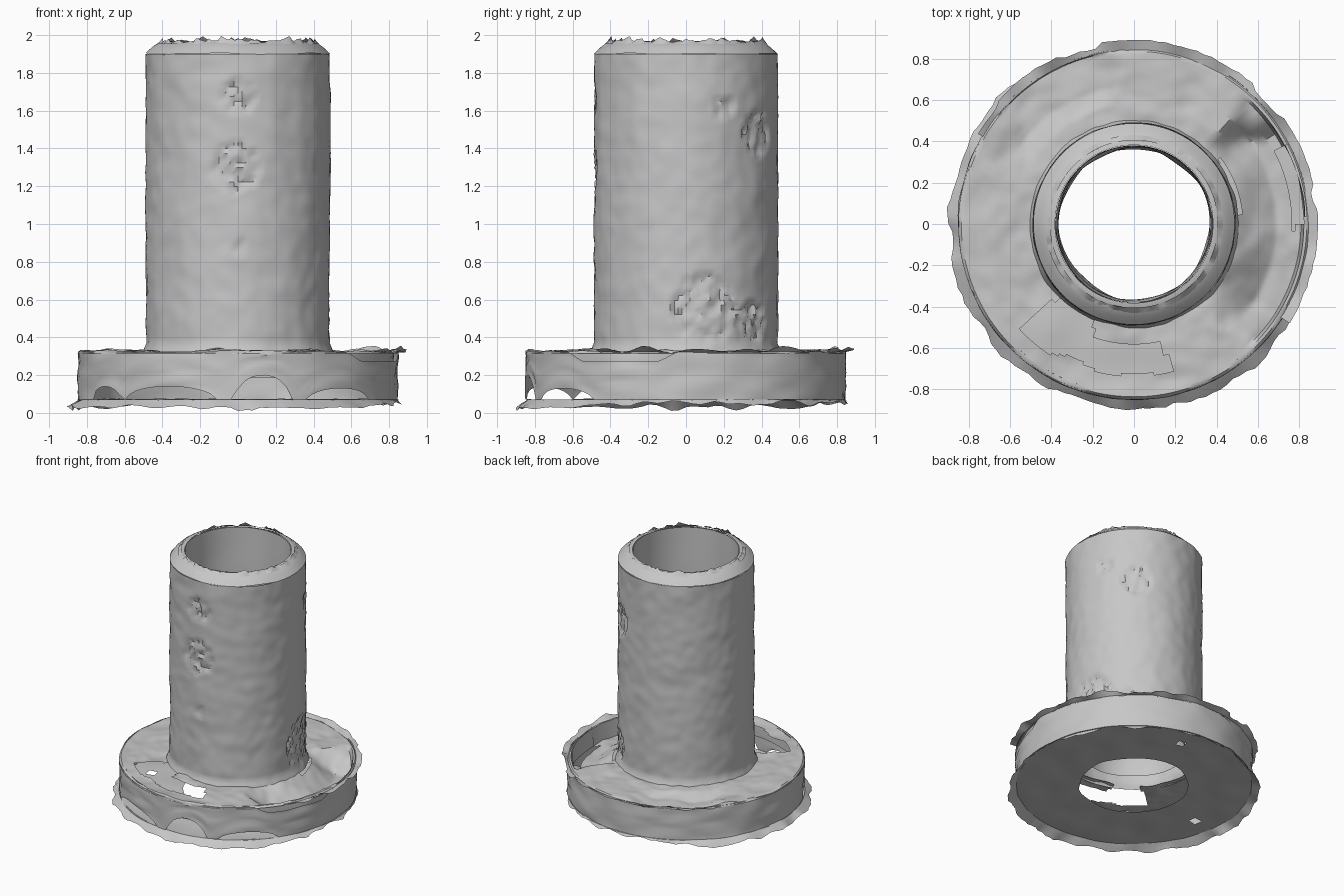
import bpy, bmesh, math, random
from mathutils import Vector, noise

random.seed(4)
cube = bpy.data.objects.get("Cube")
if cube:
    bpy.data.objects.remove(cube)

grey = bpy.data.materials.new("cast grey")
grey.use_nodes = True
GREY = (0.57, 0.57, 0.57, 1)
grey.diffuse_color = GREY
grey.node_tree.nodes["Principled BSDF"].inputs["Base Color"].default_value = GREY
SEG = 144


def wobble(p, amount, scale=5):
    return amount * noise.noise(Vector(p) * scale)


def apart(a, centre):
    return abs((a - centre + 180) % 360 - 180)


def arch(a, centre, half):
    """Rounded 0..1 hump over an angular sector, in degrees."""
    return math.sqrt(max(0, 1 - (apart(a, centre) / half) ** 2))


def plateau(a, centre, half):
    """Flat-topped 0..1 sector with sloping ends."""
    return max(0, min(1, 3.5 * (1 - apart(a, centre) / half)))


def around(a, r, z):
    t = math.radians(a)
    return (r * math.cos(t), r * math.sin(t), z)


def lathe(name, rows, point, skip=None):
    """Polar sheet: point(angle, row) gives (radius, z); skip leaves faces out."""
    bm = bmesh.new()
    grid = []
    for k in range(rows):
        ring = []
        for i in range(SEG):
            a = 360 * i / SEG
            r, z = point(a, k / (rows - 1))
            ring.append(bm.verts.new(around(a, r, z)))
        grid.append(ring)
    for low, high in zip(grid, grid[1:]):
        for i in range(SEG):
            j = (i + 1) % SEG
            face = (low[i], low[j], high[j], high[i])
            c = sum((v.co for v in face), Vector()) / 4
            angle = math.degrees(math.atan2(c.y, c.x))
            if skip and skip(angle, c.xy.length):
                continue
            bm.faces.new(face)
    bmesh.ops.delete(bm, geom=[v for v in bm.verts if not v.link_faces], context="VERTS")
    mesh = bpy.data.meshes.new(name)
    bm.to_mesh(mesh)
    bm.free()
    mesh.materials.append(grey)
    obj = bpy.data.objects.new(name, mesh)
    bpy.context.collection.objects.link(obj)
    bpy.ops.object.select_all(action="DESELECT")
    bpy.context.view_layer.objects.active = obj
    obj.select_set(True)
    bpy.ops.object.shade_smooth_by_angle(angle=math.radians(40))


# Tube: rough outer wall with a few pitted patches (angle, height, size)
PITS = [(-90, 1.67, 0.09), (-92, 1.3, 0.13), (-90, 0.87, 0.04),
        (12, 0.55, 0.18), (45, 0.48, 0.11), (25, 1.61, 0.06), (52, 1.48, 0.11)]


def tube_outer(a, t):
    z = 0.32 + 1.58 * t
    r = 0.487 + wobble(around(a, 0.5, z), 0.006) + wobble(around(a, 0.5, z), 0.005, 13)
    for angle, height, size in PITS:
        across = math.radians(apart(a, angle)) * 0.49
        if math.hypot(across, z - height) < size:
            r -= random.uniform(0, 0.022)
    return r + max(0, 0.37 - z) * 0.4, z


lathe("tube_outer_wall", 64, tube_outer)


# Tube mouth: wide sloping bevel with torn crest chips
def tube_mouth(a, t):
    z = 1.9 + 0.065 * math.sin(t * math.pi / 2)
    return 0.487 - 0.105 * t, z + wobble(around(a, 0.4, z), 0.012)


lathe("tube_mouth", 7, tube_mouth)


def crest(a, t):
    chip = max(0, 0.03 + wobble(around(a, 1.5, 0), 0.05)) * random.uniform(0.3, 0.7)
    return 0.43 - 0.025 * t, 1.952 + t * (0.006 + chip)


lathe("mouth_chips", 2, crest)


# Bore: narrows unevenly towards its foot
def bore(a, t):
    z = 1.965 - 1.62 * t
    return 0.38 - 0.012 * t + wobble(around(a, 0.37, z), 0.025, 4) * t, z


lathe("tube_bore", 26, bore)


# Flange top: sunken right sector, shallow back patch, broken front opening
def flange_top(a, t):
    r = 0.85 - 0.38 * t
    z = 0.33 + wobble(around(a, r, 0), 0.018) + wobble(around(a, r, 0), 0.008, 14)
    if t < 0.03:
        return r, 0.315
    edge = wobble(around(a, r, 0), 8)
    if r < 0.82:
        z -= 0.13 * plateau(a + edge, 0, 48) * min(1, max(0, r - 0.49) * 5)
    if r > 0.58:
        z -= 0.04 * plateau(a + edge, 122, 26) * min(1, (r - 0.58) * 12)
    return r, z


def top_opening(a, r):
    edge = wobble(around(a, r, 0), 9)
    front = -138 < a + edge < -76 and 0.46 < r < 0.75 + edge * 0.006
    shelf = -112 < a + edge < -76 and r < 0.58
    foot_gap = 6 < a + edge < 34 and r < 0.53
    rim_gap = 0 < a + edge < 26 and 0.77 < r < 0.83
    return (front and not shelf) or foot_gap or rim_gap


lathe("flange_top", 28, flange_top, top_opening)


# Flange rim: arched openings along its lower edge at the front
def flange_rim(a, t):
    low = 0.07 + 0.13 * arch(a, -81, 10) + 0.07 * arch(a, -116, 18)
    low += 0.06 * arch(a, -50, 14) + 0.07 * arch(a, -146, 9)
    high = 0.325 + wobble(around(a, 0.85, 0), 0.012) - 0.05 * plateau(a, -25, 22)
    return 0.847 + wobble(around(a, 0.85, t), 0.012), low + (high - low) * t


lathe("flange_rim", 8, flange_rim)


# Inner face of the rim where the flange top is sunken or broken
def rim_inside(a, t):
    return 0.825 + wobble(around(a, 0.85, t), 0.012), 0.185 + 0.14 * t


lathe("flange_rim_inside", 4, rim_inside, lambda a, r: a > 50 or a < -140)


# Base plate with a large centre hole and small bolt holes
def base_plate(a, t):
    r = 0.39 + 0.46 * t
    return r + wobble(around(a, r, 0), 0.02) * (1 - t), 0.07 + wobble(around(a, r, 0), 0.01)


def bolt_holes(a, r):
    return any(math.hypot(math.radians(apart(a, h)) * r, r - 0.68) < 0.03
               for h in (80, 190))


lathe("base_plate", 28, base_plate, bolt_holes)


# Torn skirt spreading from the base, fading out at the back left
def skirt(a, t):
    front = plateau(a, -130, 125)
    torn = wobble(around(a, 1, 0), 0.025, 6) + random.uniform(-0.006, 0.006)
    reach = 0.012 + 0.042 * front
    drop = 0.015 + 0.025 * front + wobble(around(a, 1, 2), 0.03, 7)
    if apart(a, -88) < 4:
        drop += 0.02
    return 0.84 + t * max(0.008, reach + torn), 0.07 - t * max(0, min(drop, 0.07))


lathe("base_skirt", 3, skirt)


# Torn lip around the back of the flange top
def lip(a, t):
    step = 0.05 if noise.noise(Vector(around(a // 6 * 6, 3, 0))) > -0.15 else 0.03
    rise = max(0, 0.015 + wobble(around(a, 1, 3), 0.04, 6))
    return 0.84 + t * (step + random.uniform(-0.004, 0.004)), 0.32 + t * rise


lathe("flange_lip", 2, lip, lambda a, r: a < -32 or a > 150)
